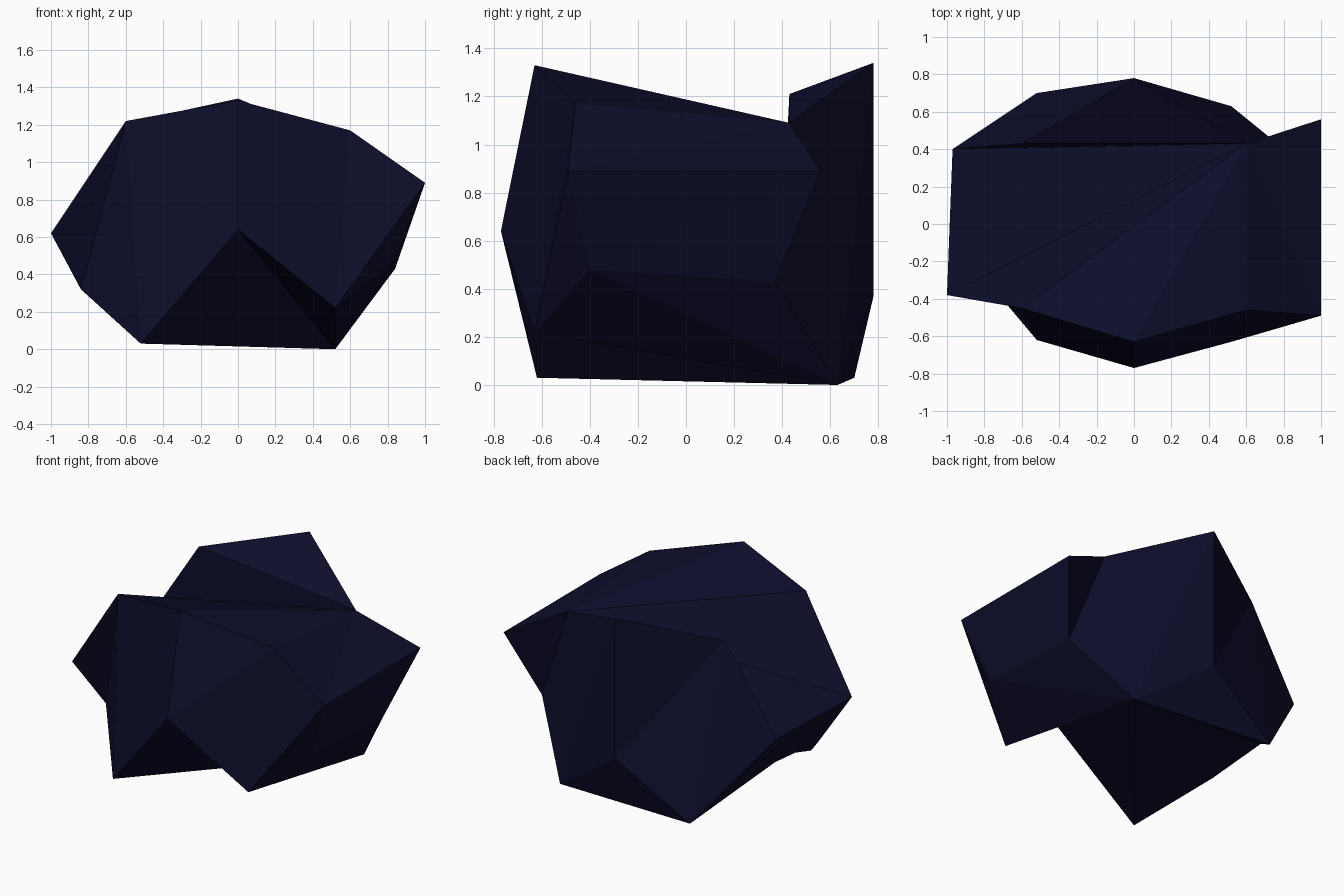
import bpy
import bmesh

# Remove the default object only
default_cube = bpy.data.objects.get("Cube")
if default_cube:
    bpy.data.objects.remove(default_cube, do_unlink=True)

# Single dark navy stone colour
navy = bpy.data.materials.new("dark_navy_stone")
stone_colour = (0.004, 0.004, 0.024, 1)
navy.use_nodes = True
navy.diffuse_color = stone_colour
navy.node_tree.nodes["Principled BSDF"].inputs["Base Color"].default_value = stone_colour

# Uneven ten-sided rims, counter-clockwise from the front
upper_rim = [
    (0, -.63, 1.33), (.6, -.46, 1.17), (1, -.49, .89), (1, .56, .89), (.6, .43, 1.09),
    (0, .78, 1.34), (-.6, .43, 1.21), (-.97, .4, .62), (-1, -.38, .62), (-.6, -.45, 1.22),
]
lower_rim = [
    (0, -.77, .64), (.52, -.63, .22), (.84, -.4, .48), (.84, .37, .43), (.52, .63, 0),
    (0, .78, .37), (-.52, .7, .03), (-.84, .23, .36), (-.84, -.24, .32), (-.52, -.62, .03),
]
hub = 4  # rim corner from which both caps are fanned


def fan_cap(bm, rim, facing_up):
    """Close a rim with triangles that share the hub corner."""
    count = len(rim)
    for step in range(1, count - 1):
        corners = [rim[hub], rim[(hub + step) % count], rim[(hub + step + 1) % count]]
        if not facing_up:
            corners.reverse()
        bm.faces.new(corners)


def wrap_sides(bm, top, bottom):
    """Join the rims with diagonally split side panels."""
    for i in range(len(top)):
        j = (i + 1) % len(top)
        bm.faces.new((top[i], bottom[i], top[j]))
        bm.faces.new((top[j], bottom[i], bottom[j]))


# Faceted boulder
bm = bmesh.new()
top = [bm.verts.new(point) for point in upper_rim]
bottom = [bm.verts.new(point) for point in lower_rim]
wrap_sides(bm, top, bottom)
fan_cap(bm, top, True)
fan_cap(bm, bottom, False)
mesh = bpy.data.meshes.new("boulder")
bm.normal_update()
bm.to_mesh(mesh)
bm.free()
mesh.materials.append(navy)
boulder = bpy.data.objects.new("boulder", mesh)
bpy.context.collection.objects.link(boulder)
